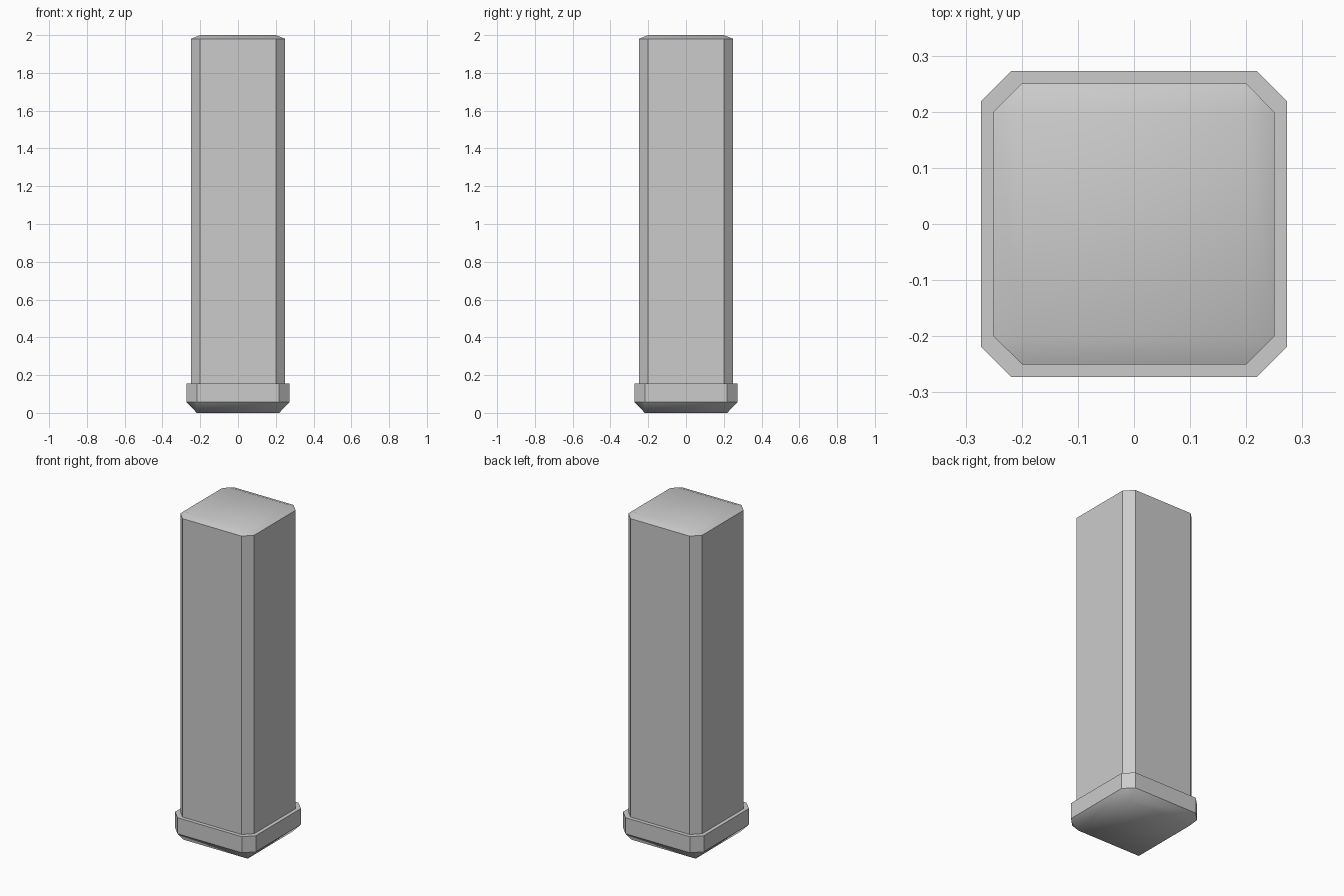
import bpy, bmesh

if "Cube" in bpy.data.objects:
    bpy.data.objects.remove(bpy.data.objects["Cube"])

# Stacked cross-sections: (half width, half width minus chamfer, height)
rings = [
    (0.218, 0.218, 0.0),    # underside
    (0.273, 0.218, 0.057),  # foot band
    (0.273, 0.218, 0.155),
    (0.25, 0.20, 0.155),    # shaft
    (0.25, 0.20, 1.98),
    (0.20, 0.20, 2.0),      # top cap
]


def ring(bm, h, c, z):
    pts = [(h, -c), (h, c), (c, h), (-c, h), (-h, c), (-h, -c), (-c, -h), (c, -h)]
    if h == c:  # plain square: corner pairs share one vertex
        sq = [bm.verts.new((x, y, z)) for x, y in [(h, -h), (h, h), (-h, h), (-h, -h)]]
        return [sq[i] for i in (0, 1, 1, 2, 2, 3, 3, 0)]
    return [bm.verts.new((x, y, z)) for x, y in pts]


def unique(vs):
    return list(dict.fromkeys(vs))


bm = bmesh.new()
loops = [ring(bm, *r) for r in rings]
for a, b in zip(loops, loops[1:]):
    for i in range(8):
        j = (i + 1) % 8
        bm.faces.new(unique([a[i], a[j], b[j], b[i]]))
caps = unique(loops[0] + loops[-1])
bm.faces.new(unique(loops[0])[::-1])
bm.faces.new(unique(loops[-1]))
bmesh.ops.recalc_face_normals(bm, faces=bm.faces[:])

# Soft shading across the end bevels, crisp edges elsewhere
for f in bm.faces:
    f.smooth = True
for e in bm.edges:
    e.smooth = any(v in caps for v in e.verts)

mesh = bpy.data.meshes.new("post")
bm.to_mesh(mesh)
bm.free()
bpy.context.collection.objects.link(bpy.data.objects.new("post", mesh))
